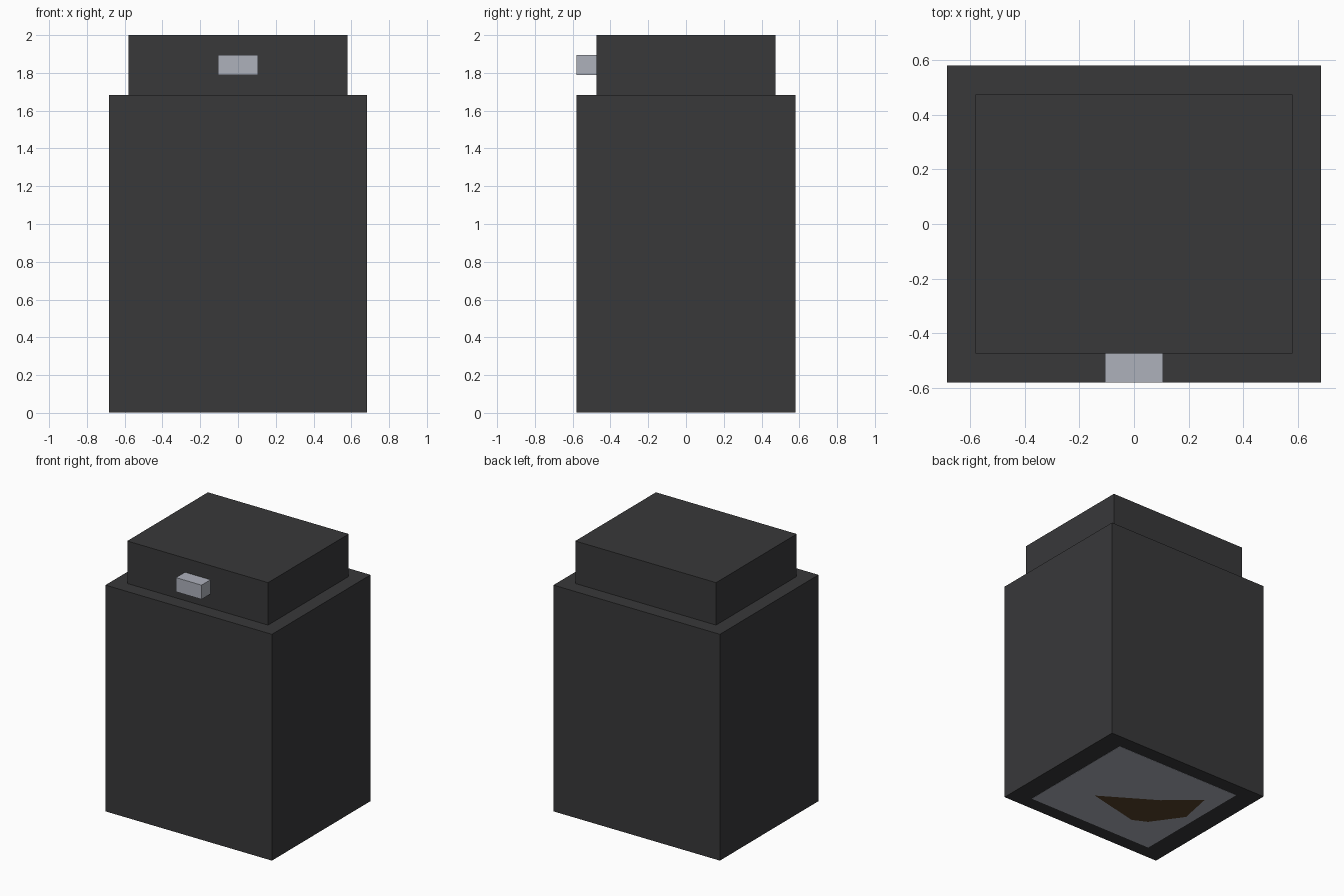
import bpy

if "Cube" in bpy.data.objects:
    bpy.data.objects.remove(bpy.data.objects["Cube"])

U = 2 / 19  # the model sits on a 19-unit-tall block grid


def material(name, rgb):
    m = bpy.data.materials.new(name)
    m.diffuse_color = (*rgb, 1)
    m.use_nodes = True
    m.node_tree.nodes["Principled BSDF"].inputs["Base Color"].default_value = m.diffuse_color
    return m


def box(name, size, centre, mat):
    bpy.ops.mesh.primitive_cube_add(size=1)
    ob = bpy.context.object
    ob.name = name
    for v in ob.data.vertices:
        v.co = [v.co[i] * size[i] * U for i in range(3)]
    ob.location = [c * U for c in centre]
    ob.data.materials.append(mat)
    return ob


black = material("black", (0.04, 0.04, 0.042))
metal = material("metal", (0.42, 0.44, 0.50))
brown = material("brown", (0.10, 0.055, 0.025))

# Main body, raised a hair so the base panel reads cleanly
LIFT = 0.02
box("body", (13, 11, 16 - LIFT), (0, 0, 8 + LIFT / 2), black)

# Stepped upper block
box("upper_block", (11, 9, 3), (0, 0, 17.5), black)

# Small metal latch on the front of the upper block
box("latch", (2, 1, 1), (0, -5, 17.5), metal)

# Metal panel flush in the underside
box("base_panel", (10, 9, 0.1), (0, 0, 0.06), metal)

# Brown patch showing through the base panel
outline = [(2.1, -1.5), (-1.6, 0.8), (-3.8, 2.7), (-4.3, 0.2), (-2.8, -1.9), (-1.8, -2.4)]
mesh = bpy.data.meshes.new("base_patch")
mesh.from_pydata([(x * U, y * U, 0) for x, y in outline], [], [range(len(outline))])
if mesh.polygons[0].normal.z > 0:
    mesh.flip_normals()
mesh.materials.append(brown)
bpy.context.collection.objects.link(bpy.data.objects.new("base_patch", mesh))
